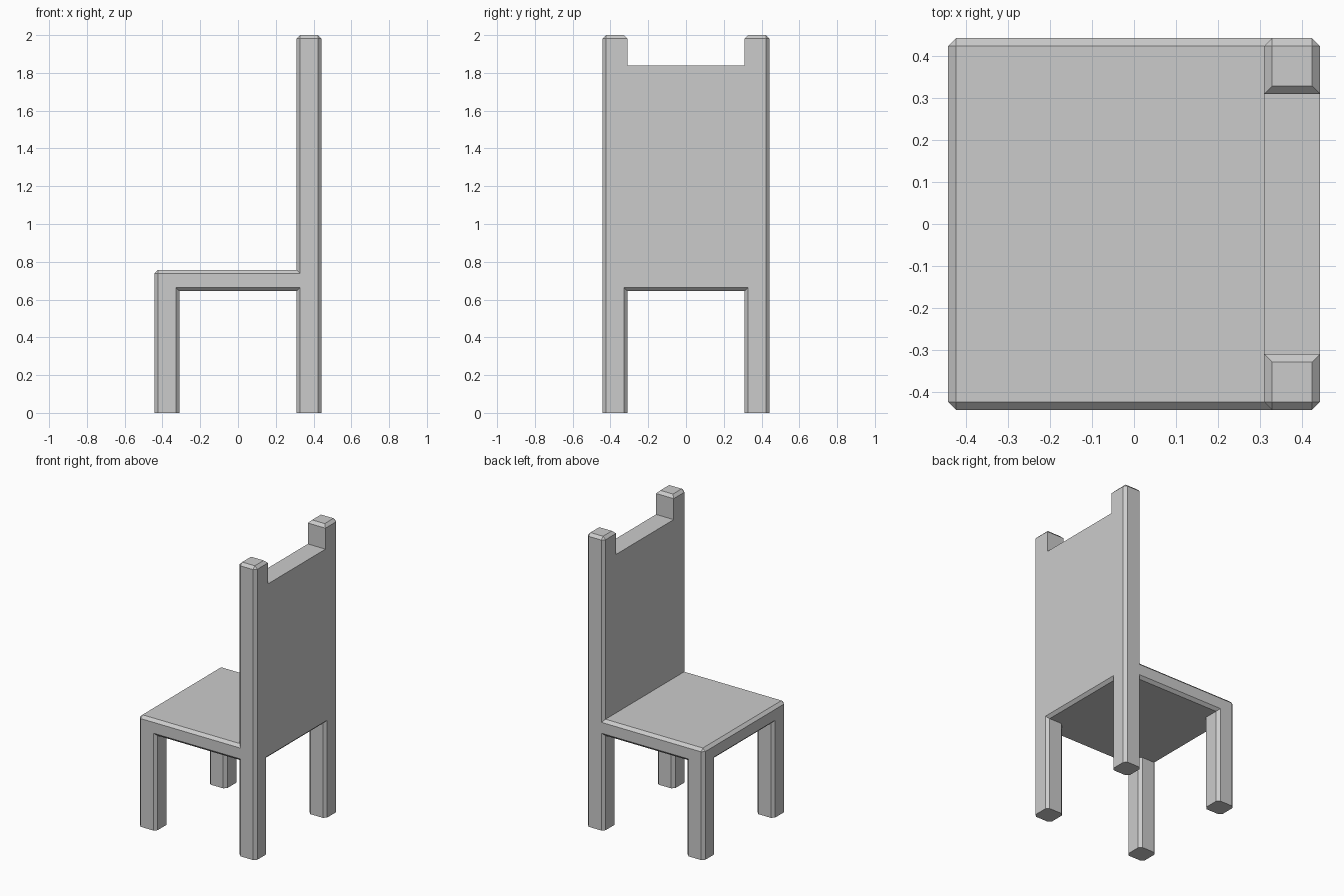
import bpy, bmesh
from mathutils import Vector

if "Cube" in bpy.data.objects:
    bpy.data.objects.remove(bpy.data.objects["Cube"])

# Levels that divide the chair into blocks
X = Y = [-0.443, -0.31, 0.31, 0.443]
Z = [0.0, 0.645, 0.757, 1.838, 2.0]
CHAMFER = 0.019

# Solid blocks: legs, seat, backrest panel and post tips
legs = {(i, j, 0) for i in (0, 2) for j in (0, 2)}
seat = {(i, j, 1) for i in range(3) for j in range(3)}
backrest = {(2, j, 2) for j in range(3)}
post_tips = {(2, j, 3) for j in (0, 2)}
solid = legs | seat | backrest | post_tips

bm = bmesh.new()
cache = {}


def vert(i, j, k):
    if (i, j, k) not in cache:
        cache[i, j, k] = bm.verts.new((X[i], Y[j], Z[k]))
    return cache[i, j, k]


# Outer skin of the joined blocks
for cell in solid:
    for axis in range(3):
        u, v = (axis + 1) % 3, (axis + 2) % 3
        for side in (0, 1):
            neighbour = list(cell)
            neighbour[axis] += 1 if side else -1
            if tuple(neighbour) in solid:
                continue
            ring = []
            for du, dv in ((0, 0), (1, 0), (1, 1), (0, 1)):
                p = list(cell)
                p[axis] += side
                p[u] += du
                p[v] += dv
                ring.append(vert(*p))
            bm.faces.new(ring if side else ring[::-1])
bm.normal_update()
bmesh.ops.dissolve_limit(bm, angle_limit=0.02, verts=bm.verts[:], edges=bm.edges[:])
bm.normal_update()


def is_chamfered(e):
    a, b = (w.co for w in e.verts)
    if not e.is_convex or e.calc_face_angle(0) < 1:
        return False
    if max(a.z, b.z) < 0.01:                      # feet stay sharp
        return False
    if min(a.z, b.z) > 1.8 and max(a.z, b.z) < 1.9:   # top of the backrest
        return False
    if min(a.z, b.z) > 1.8 and abs(a.z - b.z) > 0.1 and abs(a.y) < 0.35:
        return False                              # inner edges of the post tips
    return True


# Chamfer the outer edges
bmesh.ops.bevel(bm, geom=[e for e in bm.edges if is_chamfered(e)], offset=CHAMFER,
                offset_type='OFFSET', segments=1, profile=0.5, affect='EDGES',
                clamp_overlap=False)
mesh = bpy.data.meshes.new("chair_frame")
bm.to_mesh(mesh)
bm.free()
chair = bpy.data.objects.new("chair_frame", mesh)
bpy.context.collection.objects.link(chair)
